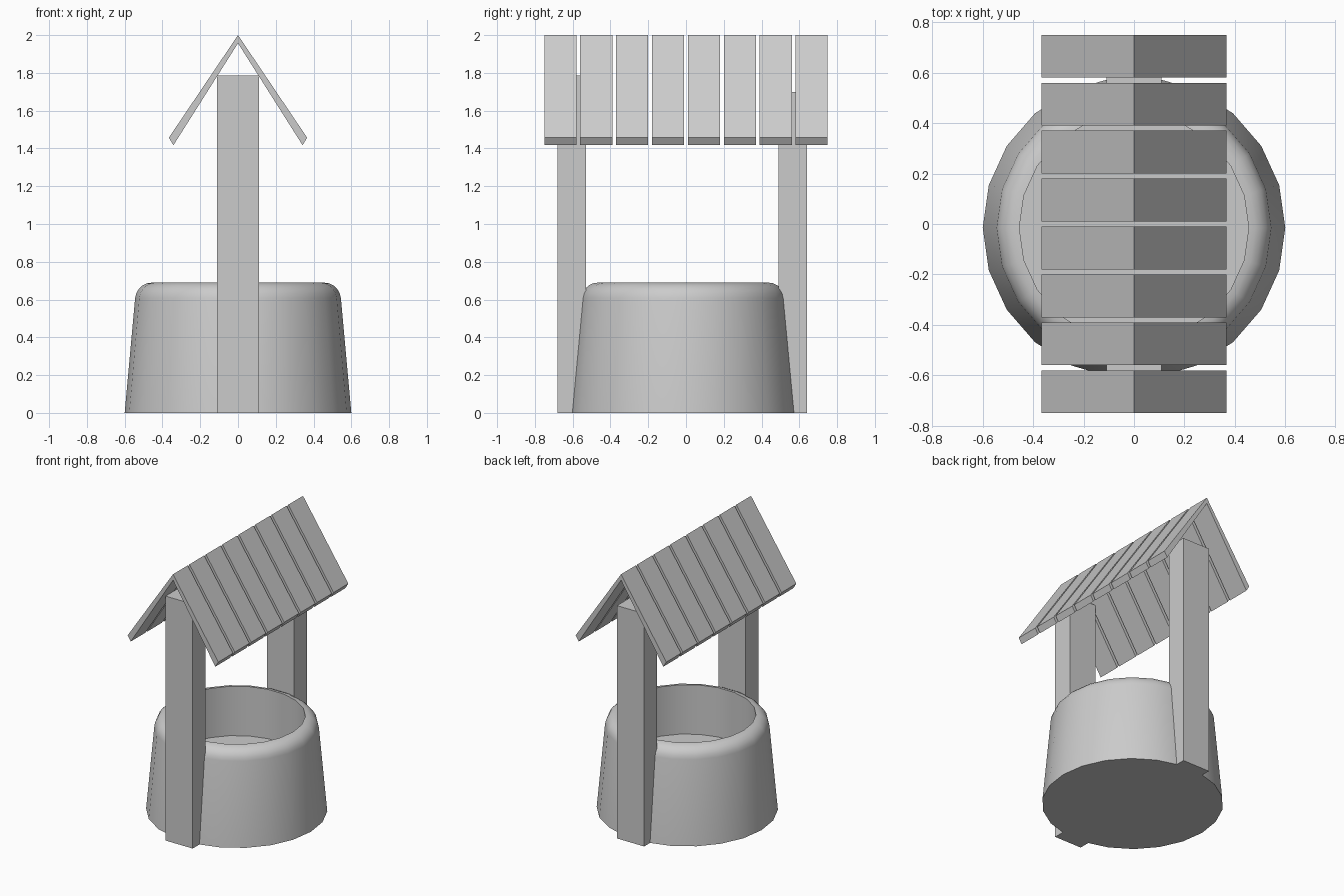
import bpy, bmesh, math

if "Cube" in bpy.data.objects:
    bpy.data.objects.remove(bpy.data.objects["Cube"])

SIDES = 22          # facets around the well
WELL_Y = -0.015     # the well sits slightly forward of centre


def finish(bm, name):
    bmesh.ops.remove_doubles(bm, verts=bm.verts, dist=1e-5)
    bmesh.ops.recalc_face_normals(bm, faces=bm.faces)
    mesh = bpy.data.meshes.new(name)
    bm.to_mesh(mesh)
    bm.free()
    obj = bpy.data.objects.new(name, mesh)
    bpy.context.collection.objects.link(obj)
    return obj


def prism(name, outline, y0, y1):
    """Extrude an (x, z) outline from y0 to y1."""
    bm = bmesh.new()
    face = bm.faces.new([bm.verts.new((x, y0, z)) for x, z in outline])
    ext = bmesh.ops.extrude_face_region(bm, geom=[face])
    verts = [g for g in ext["geom"] if isinstance(g, bmesh.types.BMVert)]
    bmesh.ops.translate(bm, verts=verts, vec=(0, y1 - y0, 0))
    return finish(bm, name)


# Well wall: tapered outside, rounded rim, straight shaft down to a floor
rim = [(0.455 + 0.09 * math.cos(a), 0.60 + 0.09 * math.sin(a))
       for a in (math.radians(d) for d in range(5, 91, 17))]
profile = [(0, 0), (0.6, 0)] + rim + [(0.455, 0.69), (0.455, 0.33), (0, 0.33)]
bm = bmesh.new()
pts = [bm.verts.new((r, 0, z)) for r, z in profile]
edges = [bm.edges.new(pair) for pair in zip(pts, pts[1:])]
bmesh.ops.spin(bm, geom=pts + edges, cent=(0, 0, 0), axis=(0, 0, 1),
               angle=math.tau, steps=SIDES, use_merge=True)
well = finish(bm, "well_wall")
well.location.y = WELL_Y
bpy.context.view_layer.objects.active = well
well.select_set(True)
bpy.ops.object.shade_smooth_by_angle(angle=math.radians(35))

# Posts: the front one reaches a little higher
for name, y0, y1, top in (("front_post", -0.68, -0.53, 1.785),
                          ("back_post", 0.49, 0.64, 1.70)):
    prism(name, [(-0.11, 0), (0.11, 0), (0.11, top), (-0.11, top)], y0, y1)

# Roof: eight pairs of sloping planks meeting at the ridge
slope = [(0, 2.0), (0.366, 1.457), (0.342, 1.417), (0, 1.957)]
for i in range(8):
    y = -0.75 + 0.19 * i
    for side, s in (("left", -1), ("right", 1)):
        prism(f"roof_plank_{side}_{i + 1}", [(s * x, z) for x, z in slope],
              y, y + 0.17)
